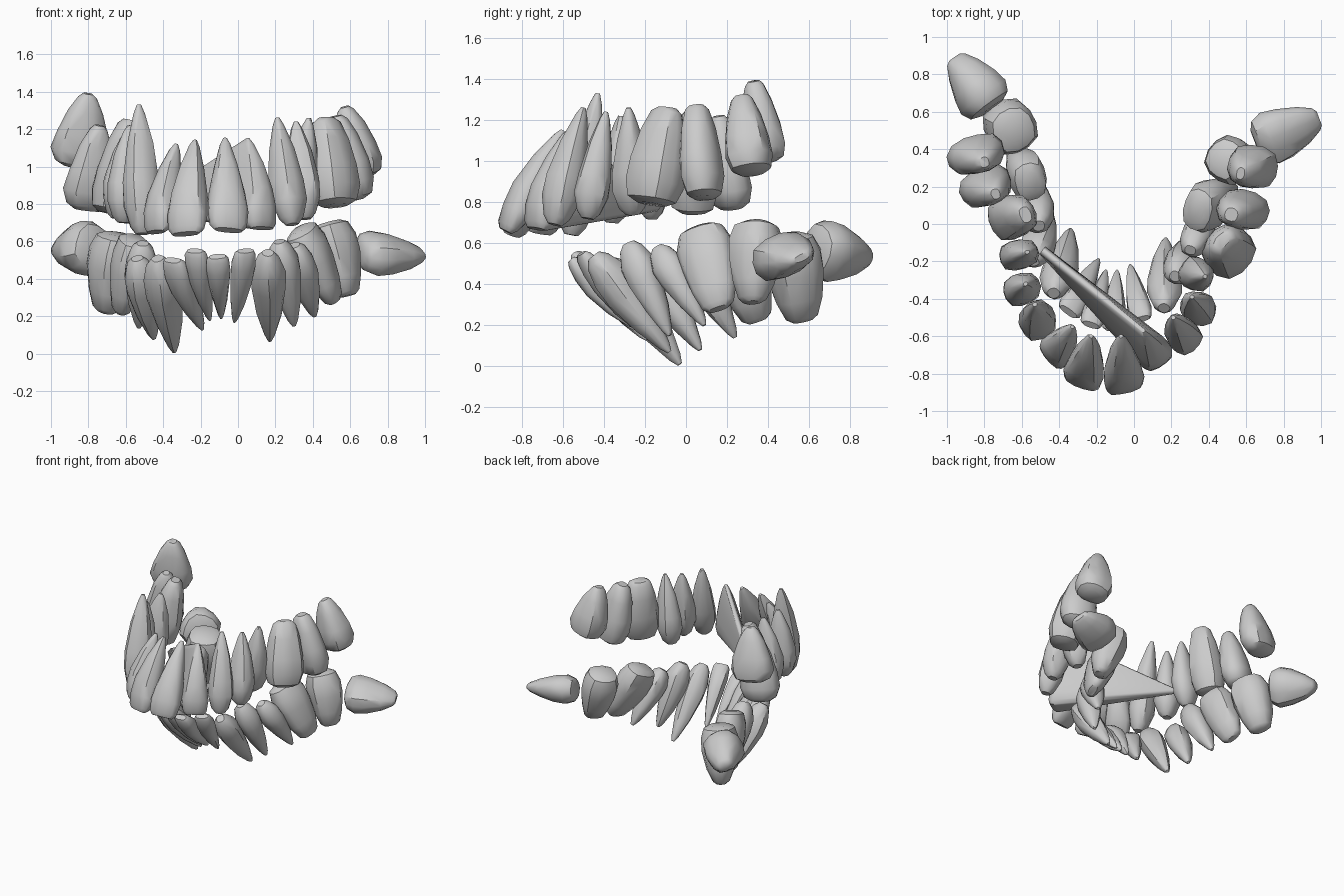
import bpy, bmesh, math, random
from mathutils import Vector

if "Cube" in bpy.data.objects:
    bpy.data.objects.remove(bpy.data.objects["Cube"], do_unlink=True)
random.seed(4)

enamel = bpy.data.materials.new("pale grey enamel")
enamel.use_nodes = True
COLOR = (0.6, 0.6, 0.6, 1)
enamel.diffuse_color = COLOR
enamel.node_tree.nodes["Principled BSDF"].inputs["Base Color"].default_value = COLOR

# Sections from crown to root: (position, scale along the arch, scale across it)
SHAPES = {
    "incisor": [(0, .7, .3), (.05, .92, .55), (.2, 1, .85), (.4, .88, 1),
                (.7, .58, .75), (.93, .26, .34), (1, .1, .12)],
    "canine": [(0, .35, .35), (.06, .68, .65), (.22, 1, .95), (.4, .95, 1),
               (.7, .66, .72), (.93, .3, .32), (1, .12, .12)],
    "molar": [(0, .5, .5), (.05, .82, .82), (.22, 1, 1), (.45, .97, .97),
              (.75, .8, .74), (.95, .58, .46), (1, .36, .26)],
    "wedge": [(0, .5, .5), (.06, .83, .82), (.22, 1, 1), (.45, .93, .9),
              (.75, .7, .62), (.95, .45, .32), (1, .28, .16)],
}


def tooth(name, shape, crown, root, half_along, half_across, tangent, spike=None):
    """Convex tooth stretched from crown end to root end."""
    axis = root - crown
    side = (tangent - axis * (tangent.dot(axis) / axis.length_squared)).normalized()
    across = axis.cross(side).normalized()
    bm = bmesh.new()
    for t, a, c in SHAPES[shape]:
        for k in range(12):
            ang = math.tau * (k + .5) / 12
            ca, sa = math.cos(ang), math.sin(ang)
            # slightly squared cross-section with small irregularities
            grow = random.uniform(.97, 1.03) / (ca ** 4 + sa ** 4) ** .12
            bm.verts.new(crown + axis * t + side * (ca * half_along * a * grow)
                         + across * (sa * half_across * c * grow))
    if spike:
        for offset in ((0, 0, .025), (0, 0, -.025), (.015, .02, 0), (-.015, -.02, 0)):
            bm.verts.new(Vector(spike) + Vector(offset))
    hull = bmesh.ops.convex_hull(bm, input=bm.verts)
    loose = [v for v in hull["geom_interior"] + hull["geom_unused"]
             if isinstance(v, bmesh.types.BMVert)]
    bmesh.ops.delete(bm, geom=list(set(loose)), context="VERTS")
    bmesh.ops.recalc_face_normals(bm, faces=bm.faces)
    mesh = bpy.data.meshes.new(name)
    bm.to_mesh(mesh)
    bm.free()
    mesh.materials.append(enamel)
    obj = bpy.data.objects.new(name, mesh)
    bpy.context.collection.objects.link(obj)
    bpy.ops.object.select_all(action="DESELECT")
    obj.select_set(True)
    bpy.context.view_layer.objects.active = obj
    bpy.ops.object.shade_smooth_by_angle(angle=math.radians(38))


def arch(prefix, teeth):
    """Each tooth follows the direction between its neighbours in the row."""
    crowns = [Vector(t[2]) for t in teeth]
    for i, (name, shape, crown, root, along, across, *spike) in enumerate(teeth):
        tangent = crowns[min(i + 1, len(crowns) - 1)] - crowns[max(i - 1, 0)]
        tangent.z = 0
        tooth(f"{prefix}_{name}", shape, crowns[i], Vector(root), along, across,
              tangent, *spike)


# Upper row, from right back to left back
arch("upper", [
    ("right_back_molar", "wedge", (-.86, .39, 1), (-.8, .33, 1.39), .1, .155),
    ("right_middle_molar", "wedge", (-.81, .22, .77), (-.74, .16, 1.22), .1, .145),
    ("right_front_molar", "molar", (-.69, .03, .75), (-.58, .05, 1.25), .12, .115),
    ("right_rear_premolar", "canine", (-.64, -.17, .72), (-.57, -.15, 1.22), .08, .105),
    ("right_front_premolar", "canine", (-.61, -.36, .7), (-.58, -.32, 1.22), .085, .1),
    ("right_canine", "canine", (-.51, -.56, .64), (-.53, -.43, 1.33), .09, .1),
    ("right_side_incisor", "incisor", (-.44, -.71, .65), (-.33, -.55, 1.12), .095, .08),
    ("right_middle_incisor", "incisor", (-.28, -.85, .64), (-.23, -.6, 1.14), .11, .085),
    ("left_middle_incisor", "incisor", (-.05, -.88, .66), (-.07, -.6, 1.15), .11, .085),
    ("left_side_incisor", "incisor", (.13, -.73, .67), (.05, -.57, 1.15), .095, .085,
     (-.49, -.14, .78)),
    ("left_canine", "canine", (.29, -.64, .69), (.21, -.5, 1.26), .09, .09),
    ("left_front_premolar", "canine", (.36, -.48, .72), (.31, -.39, 1.24), .085, .095),
    ("left_rear_premolar", "canine", (.31, -.26, .74), (.38, -.28, 1.26), .09, .09),
    ("left_front_molar", "molar", (.52, -.17, .79), (.47, -.09, 1.26), .14, .125),
    ("left_middle_molar", "molar", (.61, .09, .82), (.52, .05, 1.27), .1, .135),
    ("left_back_molar", "wedge", (.66, .32, .94), (.57, .27, 1.32), .115, .135),
])

# Lower row, from right back to left back
arch("lower", [
    ("right_back_molar", "wedge", (-.76, .62, .57), (-.96, .89, .54), .14, .145),
    ("right_middle_molar", "molar", (-.64, .5, .64), (-.71, .57, .22), .14, .135),
    ("right_front_molar", "molar", (-.55, .22, .62), (-.63, .35, .22), .13, .1),
    ("right_rear_premolar", "canine", (-.51, -.01, .59), (-.53, .24, .14), .09, .09),
    ("right_front_premolar", "canine", (-.54, -.2, .51), (-.45, .07, .08), .085, .09),
    ("right_canine", "canine", (-.43, -.37, .51), (-.34, -.03, .01), .09, .095),
    ("right_side_incisor", "incisor", (-.35, -.47, .5), (-.19, -.19, .13), .075, .07),
    ("right_middle_incisor", "incisor", (-.23, -.54, .55), (-.15, -.25, .18), .065, .065),
    ("left_middle_incisor", "incisor", (-.11, -.56, .52), (-.09, -.25, .19), .065, .065),
    ("left_side_incisor", "incisor", (.04, -.51, .55), (-.02, -.22, .17), .065, .065),
    ("left_canine", "canine", (.16, -.45, .54), (.17, -.08, .07), .085, .09),
    ("left_front_premolar", "canine", (.22, -.28, .6), (.3, -.08, .15), .085, .085),
    ("left_rear_premolar", "canine", (.3, -.14, .58), (.41, .09, .2), .08, .085),
    ("left_front_molar", "molar", (.33, .07, .67), (.52, .16, .28), .14, .1),
    ("left_middle_molar", "molar", (.48, .35, .7), (.59, .32, .31), .125, .12),
    ("left_back_molar", "wedge", (.65, .43, .54), (.99, .565, .53), .15, .105),
])
